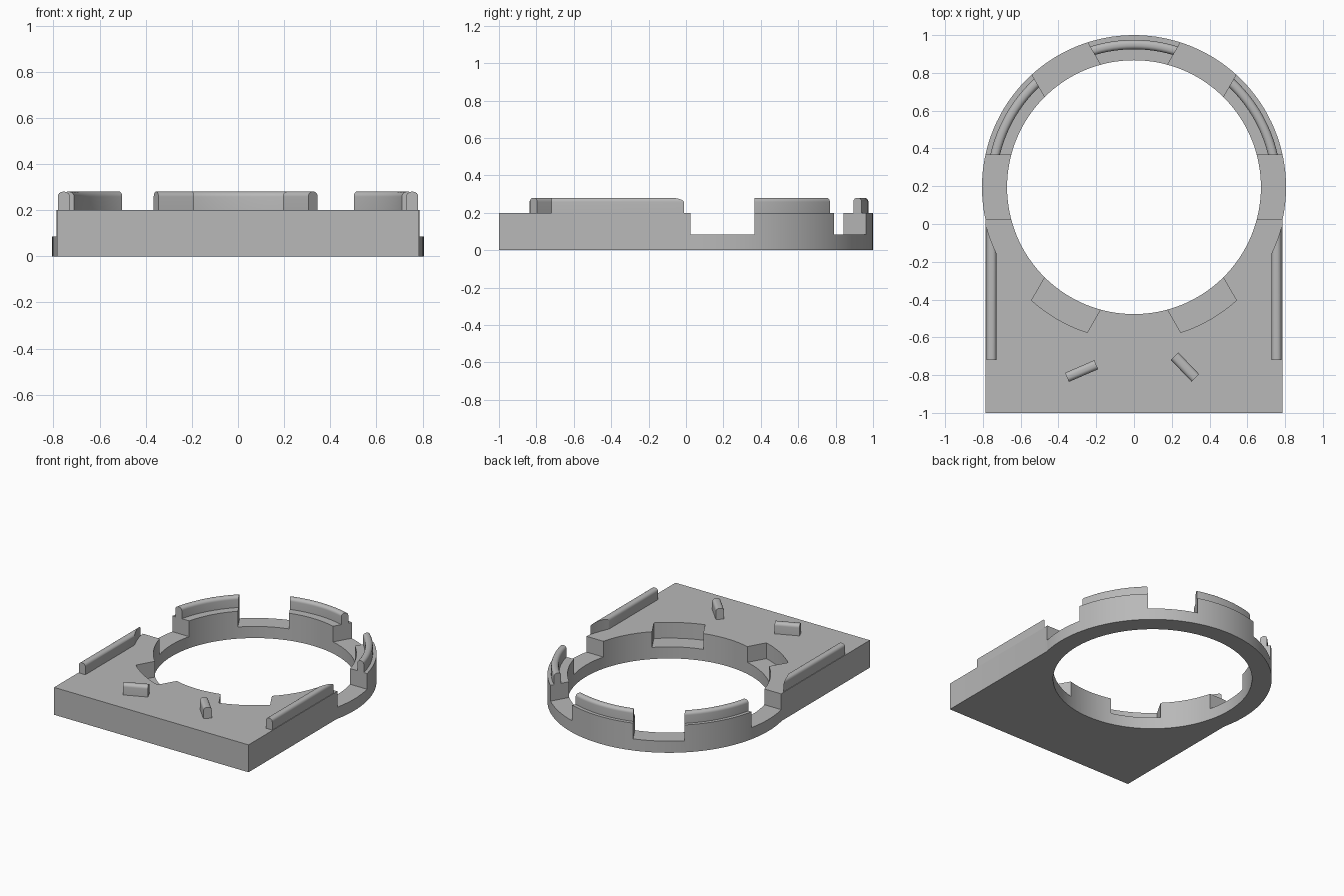
import bpy, bmesh, math
from mathutils import Matrix, Vector

if "Cube" in bpy.data.objects:
    bpy.data.objects.remove(bpy.data.objects["Cube"])

CENTRE_Y = 0.195
OUTER, INNER = 0.805, 0.672
DECK, FLOOR, TOP = 0.2, 0.085, 0.28

grey = bpy.data.materials.new("plain_grey")
grey.use_nodes = True
colour = (0.48, 0.48, 0.48, 1)
grey.diffuse_color = colour
grey.node_tree.nodes["Principled BSDF"].inputs["Base Color"].default_value = colour


def finish(name, bm):
    bmesh.ops.recalc_face_normals(bm, faces=bm.faces)
    mesh = bpy.data.meshes.new(name)
    bm.to_mesh(mesh)
    bm.free()
    ob = bpy.data.objects.new(name, mesh)
    bpy.context.collection.objects.link(ob)
    mesh.materials.append(grey)
    return ob


def box(name, centre, size, angle=0):
    bm = bmesh.new()
    bmesh.ops.create_cube(bm, size=1, matrix=Matrix.Translation(centre)
                          @ Matrix.Rotation(angle, 4, 'Z') @ Matrix.Diagonal((*size, 1)))
    return finish(name, bm)


def disc(name, radius, z0, z1):
    bm = bmesh.new()
    bmesh.ops.create_cone(bm, cap_ends=True, segments=128, radius1=radius, radius2=radius,
                          depth=z1 - z0, matrix=Matrix.Translation((0, CENTRE_Y, (z0 + z1) / 2)))
    return finish(name, bm)


def boolean(ob, cutter, operation='DIFFERENCE', remove=True):
    mod = ob.modifiers.new("cut", 'BOOLEAN')
    mod.operation, mod.object, mod.solver = operation, cutter, 'EXACT'
    bpy.context.view_layer.objects.active = ob
    bpy.ops.object.modifier_apply(modifier=mod.name)
    if remove:
        bpy.data.objects.remove(cutter)


def rounded_profile(width, fillet=0.022):
    """Upright section with two rounded top corners, as (offset, height)."""
    half = width / 2
    pts = [(-half, DECK - 0.01), (half, DECK - 0.01)]
    for side, start in ((1, 0), (-1, 90)):
        for i in range(7):
            a = math.radians(start + i * 15)
            pts.append((side * (half - fillet) + fillet * math.cos(a),
                        TOP - fillet + fillet * math.sin(a)))
    return pts


def sweep(name, stations, width):
    """Loft the rounded section through (position, sideways direction) stations."""
    bm = bmesh.new()
    rings = [[bm.verts.new((p.x + d.x * u, p.y + d.y * u, z)) for u, z in rounded_profile(width)]
             for p, d in stations]
    for a, b in zip(rings, rings[1:]):
        for i in range(len(a)):
            j = (i + 1) % len(a)
            bm.faces.new((a[i], a[j], b[j], b[i]))
    bm.faces.new(rings[0])
    bm.faces.new(rings[-1])
    return finish(name, bm)


def bar(name, start, end, width):
    a, b = Vector(start), Vector(end)
    side = (b - a).normalized().orthogonal()
    return sweep(name, [(a, side), (b, side)], width)


def smooth(ob):
    bpy.ops.object.select_all(action='DESELECT')
    ob.select_set(True)
    bpy.context.view_layer.objects.active = ob
    bpy.ops.object.shade_smooth_by_angle(angle=math.radians(30))


# Body: round collar joined to a square plate, with a through hole
body = disc("base_plate", OUTER, 0, DECK)
plate_back = 0.15
boolean(body, box("plate", (0, (plate_back - 1) / 2, DECK / 2),
                  (1.57, 1 + plate_back, DECK)), 'UNION')
boolean(body, disc("hole", INNER, -0.1, 0.5))

# Lip: half ring with rounded top, split up by the slots below
arc = []
for i in range(65):
    a = math.pi * i / 64
    d = Vector((math.cos(a), math.sin(a)))
    arc.append((Vector((0, CENTRE_Y)) + d * 0.755, d))
lips = sweep("retaining_lips", arc, 0.05)

# Three slots across the hole cut six notches
for k in range(3):
    slot = box("slot", (0, CENTRE_Y, (FLOOR + 0.5) / 2), (2, 0.34, 0.5 - FLOOR),
               math.radians(60 * k))
    boolean(slot, disc("limit", OUTER + 0.003, 0, 0.6), 'INTERSECT')
    boolean(lips, slot, remove=False)
    boolean(body, slot)

# Side rails, trimmed to the collar's circle
rails = []
for name, s in (("left_rail", 1), ("right_rail", -1)):
    rail = bar(name, (s * 0.755, -0.72), (s * 0.755, 0.1), 0.052)
    boolean(rail, disc("trim", OUTER + 0.003, 0, 0.6))
    rails.append(rail)

# Two short angled pegs on the deck
pegs = [bar("right_peg", (-0.355, -0.812), (-0.2, -0.745), 0.052),
        bar("left_peg", (0.215, -0.7), (0.325, -0.815), 0.056)]

for ob in [body, lips] + rails + pegs:
    smooth(ob)
